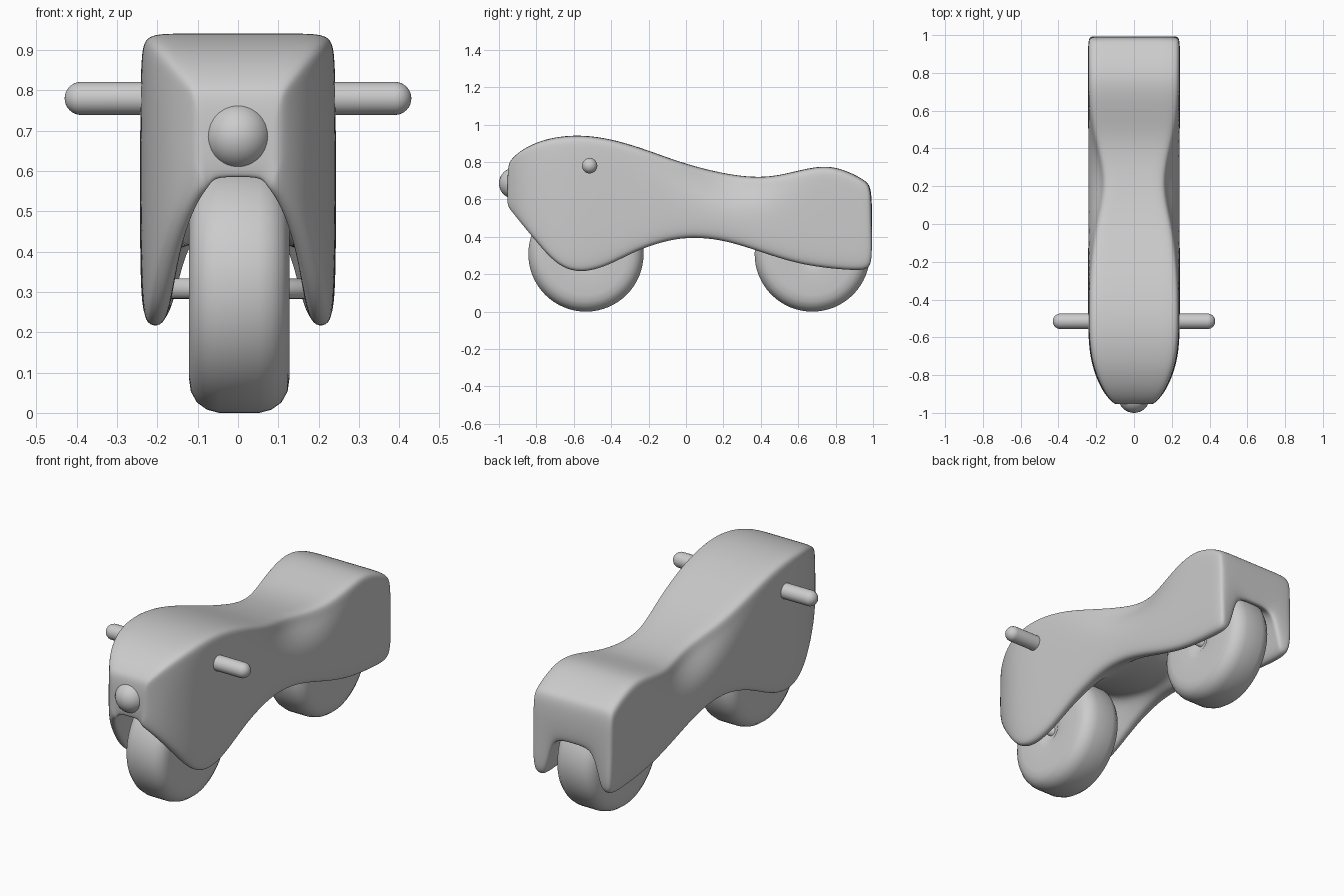
import bpy, bmesh, math
from mathutils import Matrix, Vector

cube = bpy.data.objects.get("Cube")
if cube:
    bpy.data.objects.remove(cube, do_unlink=True)

grey = bpy.data.materials.new("plain_grey")
grey.use_nodes = True
grey.diffuse_color = (0.6, 0.6, 0.6, 1)
grey.node_tree.nodes["Principled BSDF"].inputs["Base Color"].default_value = (0.6, 0.6, 0.6, 1)


def finish(bm, name, levels=0):
    bmesh.ops.recalc_face_normals(bm, faces=bm.faces)
    mesh = bpy.data.meshes.new(name)
    bm.to_mesh(mesh)
    bm.free()
    mesh.materials.append(grey)
    mesh.shade_smooth()
    obj = bpy.data.objects.new(name, mesh)
    bpy.context.collection.objects.link(obj)
    if levels:
        mod = obj.modifiers.new("smooth", "SUBSURF")
        mod.levels = mod.render_levels = levels
    return obj


def lathe(name, profile, centre, steps=64):
    """Spin (radius, x) points around the x axis."""
    bm = bmesh.new()
    verts = [bm.verts.new((x, 0, r)) for r, x in profile]
    edges = [bm.edges.new(pair) for pair in zip(verts, verts[1:])]
    bmesh.ops.spin(bm, geom=verts + edges, cent=(0, 0, 0), axis=(1, 0, 0),
                   angle=math.tau, steps=steps)
    bmesh.ops.remove_doubles(bm, verts=bm.verts, dist=0.0005)
    bmesh.ops.translate(bm, verts=bm.verts, vec=Vector(centre))
    return finish(bm, name)


# Body stations: y, half width, seat half width, top, skirt bottom, arch ceiling
stations = [
    (-0.955, 0.10, 0.10, 0.78, 0.565, 0.58),
    (-0.935, 0.125, 0.125, 0.815, 0.54, 0.585),
    (-0.88, 0.17, 0.165, 0.865, 0.47, 0.60),
    (-0.79, 0.21, 0.205, 0.91, 0.36, 0.61),
    (-0.69, 0.235, 0.23, 0.935, 0.245, 0.62),
    (-0.57, 0.243, 0.24, 0.945, 0.20, 0.62),
    (-0.42, 0.243, 0.24, 0.928, 0.24, 0.58),
    (-0.25, 0.243, 0.235, 0.88, 0.335, 0.47),
    (-0.05, 0.243, 0.215, 0.805, 0.395, 0.42),
    (0.10, 0.243, 0.18, 0.762, 0.395, 0.42),
    (0.22, 0.243, 0.165, 0.736, 0.375, 0.44),
    (0.35, 0.243, 0.185, 0.718, 0.335, 0.52),
    (0.48, 0.243, 0.22, 0.723, 0.29, 0.58),
    (0.62, 0.243, 0.24, 0.76, 0.25, 0.60),
    (0.76, 0.243, 0.243, 0.785, 0.23, 0.57),
    (0.88, 0.243, 0.243, 0.745, 0.22, 0.50),
    (0.96, 0.243, 0.243, 0.70, 0.22, 0.45),
    (0.995, 0.235, 0.235, 0.665, 0.25, 0.44),
]


def section(w, s, t, b, c):
    """Half outlines: outer shell from the top, inner arch from its ceiling."""
    k = w * 0.23
    outer = [(0, t), (s * 0.5, t), (s - k, t), (s - k * 0.12, t - k * 0.12),
             (s, t - k), (w, t - 0.16), (w, b + 0.05)]
    inner = [(0, c), (w * 0.3, c), (w * 0.5, c - (c - b) * 0.12),
             (w * 0.6, c - (c - b) * 0.5), (w * 0.67, b + (c - b) * 0.2),
             (w * 0.75, b), (w * 0.93, b)]
    return outer, inner


bm = bmesh.new()
rings, caps = [], []
for y, *dims in stations:
    outer, inner = section(*dims)
    n = len(outer)
    half = outer + inner[::-1]
    right = [bm.verts.new((x, y, z)) for x, z in half]
    left = [v if v.co.x == 0 else bm.verts.new((-v.co.x, y, v.co.z)) for v in right]
    rings.append(right + left[-2:0:-1])
    caps.append((right, left))
for a, b in zip(rings, rings[1:]):
    for i in range(len(a)):
        j = (i + 1) % len(a)
        bm.faces.new((a[i], a[j], b[j], b[i]))
# End caps as strips of quads between shell and arch
for pair in (caps[0], caps[-1]):
    for side in pair:
        for i in range(n - 1):
            bm.faces.new((side[i], side[i + 1], side[-2 - i], side[-1 - i]))
finish(bm, "body", 3)

# Wheels with rounded tread and shallow hub recess
half_tyre = [(0, 0.105), (0.04, 0.105), (0.06, 0.118), (0.1, 0.122), (0.22, 0.125),
             (0.255, 0.12), (0.282, 0.105), (0.3, 0.08), (0.308, 0.05)]
tyre = half_tyre + [(r, -x) for r, x in reversed(half_tyre)]
rod = [(0, -0.2), (0.025, -0.2), (0.025, 0.2), (0, 0.2)]
for name, y in (("front", -0.535), ("rear", 0.675)):
    lathe(name + "_wheel", tyre, (0.003, y, 0.308))
    lathe(name + "_axle", rod, (0, y, 0.308), 24)

# Handlebar with domed ends
arc = [(0.041 * math.sin(a), 0.389 + 0.041 * math.cos(a))
       for a in (math.pi / 2 * i / 8 for i in range(9))]
lathe("handlebar", arc + [(r, -x) for r, x in reversed(arc)], (0, -0.515, 0.78), 32)

# Round headlight
bm = bmesh.new()
bmesh.ops.create_uvsphere(bm, u_segments=32, v_segments=16, radius=0.083,
                          matrix=Matrix.Translation((0, -0.917, 0.686)))
finish(bm, "headlight")
